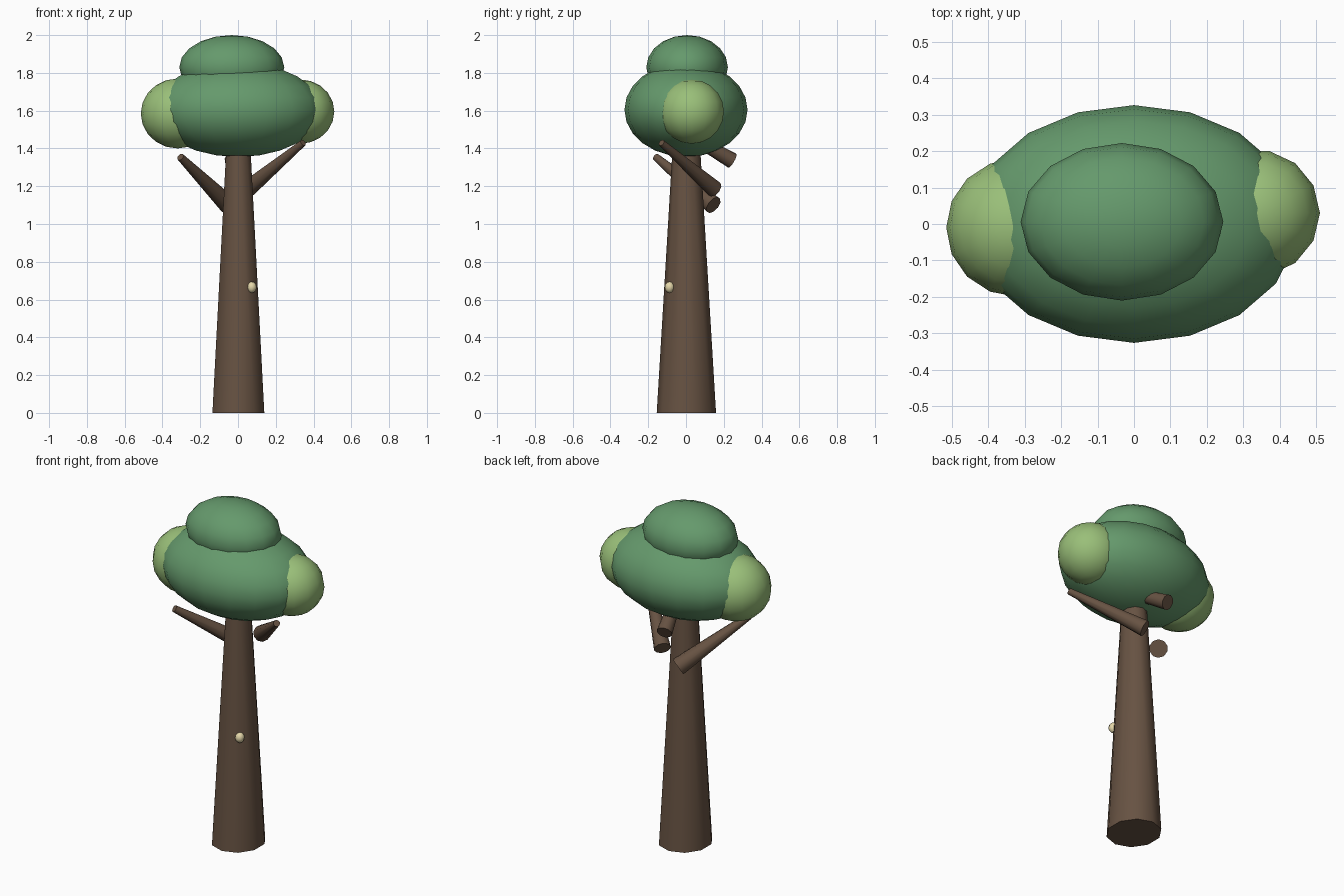
import bpy, bmesh, math
from mathutils import Vector, Matrix

if "Cube" in bpy.data.objects:
    bpy.data.objects.remove(bpy.data.objects["Cube"])


def material(name, rgb):
    m = bpy.data.materials.new(name)
    m.diffuse_color = (*rgb, 1)
    m.use_nodes = True
    m.node_tree.nodes["Principled BSDF"].inputs["Base Color"].default_value = m.diffuse_color
    return m


BARK = material("bark", (0.135, 0.085, 0.055))
LEAF = material("leaf_dark", (0.13, 0.32, 0.15))
LIGHT = material("leaf_light", (0.32, 0.52, 0.19))
CREAM = material("cream", (0.78, 0.68, 0.40))


def finish(name, bm, mat, angle):
    me = bpy.data.meshes.new(name)
    bm.to_mesh(me)
    bm.free()
    me.materials.append(mat)
    ob = bpy.data.objects.new(name, me)
    bpy.context.collection.objects.link(ob)
    bpy.ops.object.select_all(action='DESELECT')
    ob.select_set(True)
    bpy.context.view_layer.objects.active = ob
    bpy.ops.object.shade_smooth_by_angle(angle=math.radians(angle))
    return ob


def blob(name, centre, radii, mat, segs=16, rings=10, turn=0):
    bm = bmesh.new()
    m = (Matrix.Translation(centre) @ Matrix.Diagonal((*radii, 1))
         @ Matrix.Rotation(math.radians(turn), 4, 'Z'))
    bmesh.ops.create_uvsphere(bm, u_segments=segs, v_segments=rings, radius=1, matrix=m)
    return finish(name, bm, mat, 60)


def taper(name, a, b, ra, rb, sides, squash=1):
    a, b = Vector(a), Vector(b)
    d = b - a
    m = (Matrix.Translation((a + b) / 2) @ d.to_track_quat('Z', 'Y').to_matrix().to_4x4()
         @ Matrix.Diagonal((squash, 1, 1, 1)))
    bm = bmesh.new()
    bmesh.ops.create_cone(bm, cap_ends=True, segments=sides, radius1=ra, radius2=rb,
                          depth=d.length, matrix=m)
    return finish(name, bm, BARK, 50)


# Tapered trunk
bm = bmesh.new()
bmesh.ops.create_cone(bm, cap_ends=True, segments=10, radius1=0.157, radius2=0.072, depth=1.42,
                      matrix=Matrix.Translation((0.002, 0.002, 0.71)) @ Matrix.Diagonal((0.92, 1, 1, 1)))
finish("trunk", bm, BARK, 50)

# Branches, thick end to thin tip
taper("left_branch", (-0.05, 0.145, 1.10), (-0.305, -0.16, 1.355), 0.05, 0.02, 10)
taper("right_branch", (0.05, 0.15, 1.185), (0.345, -0.13, 1.43), 0.046, 0.018, 10)
taper("back_branch", (-0.03, 0.245, 1.335), (0.09, -0.16, 1.57), 0.043, 0.018, 10)

# Foliage masses
blob("main_canopy", (0, 0, 1.605), (0.45, 0.326, 0.25), LEAF, 18, 12)
blob("top_canopy", (-0.033, 0.006, 1.83), (0.278, 0.216, 0.17), LEAF, 16, 10)
blob("left_canopy", (-0.32, -0.01, 1.585), (0.195, 0.19, 0.185), LIGHT, 16, 10)
blob("right_canopy", (0.33, 0.03, 1.595), (0.18, 0.175, 0.17), LIGHT, 14, 10, 90)

# Small pale knot on the trunk
blob("trunk_knot", (0.073, -0.087, 0.665), (0.026, 0.026, 0.03), CREAM, 8, 6)
